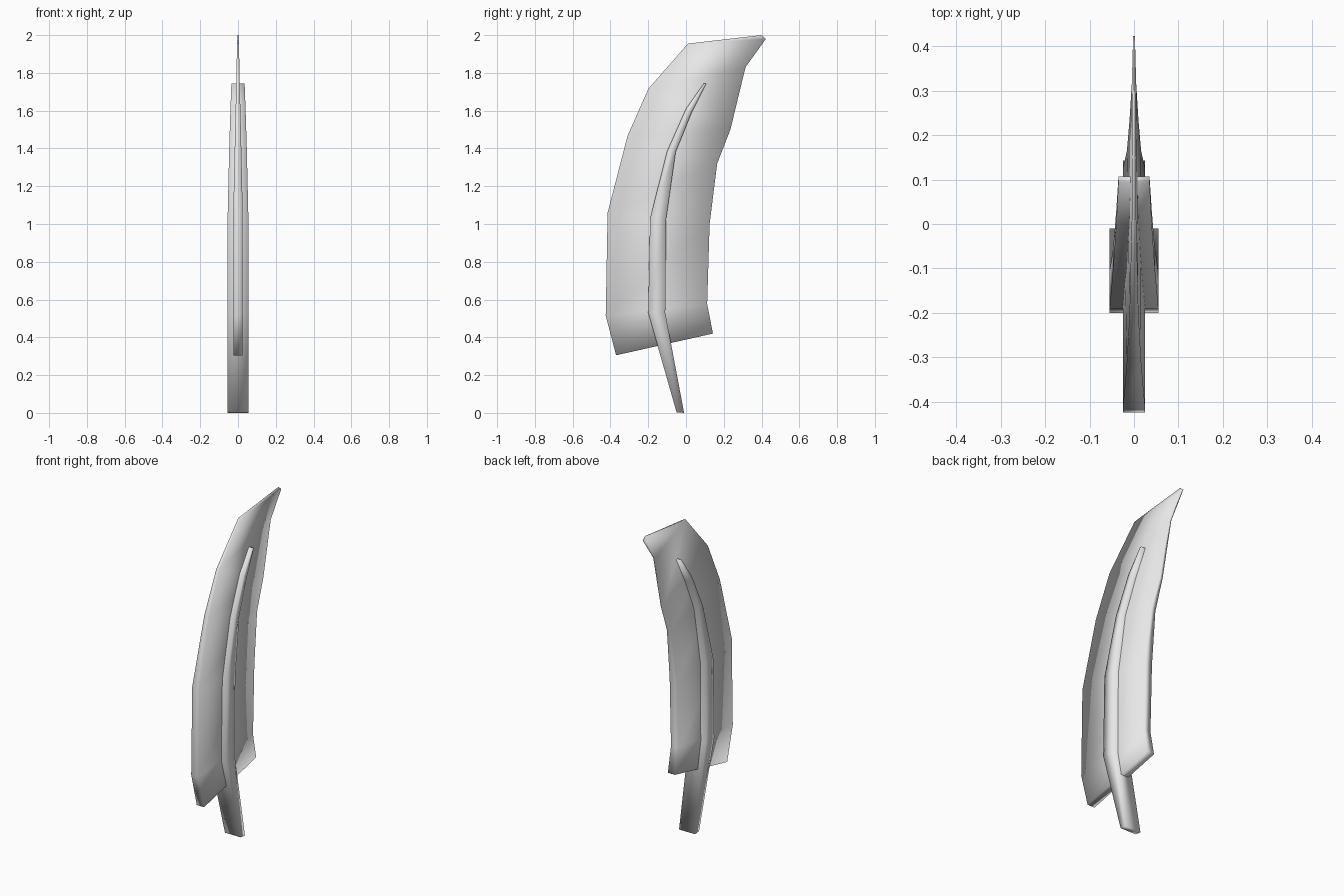
import bpy
import bmesh

cube = bpy.data.objects.get("Cube")
if cube:
    bpy.data.objects.remove(cube, do_unlink=True)

grey = bpy.data.materials.new("pale_grey")
grey.use_nodes = True
colour = (0.8, 0.8, 0.8, 1)
grey.diffuse_color = colour
grey.node_tree.nodes["Principled BSDF"].inputs["Base Color"].default_value = colour


def blade(name, front, back, widths):
    """Closed strip of box sections; front and back are (y, z) edges, widths are half thicknesses."""
    bm = bmesh.new()
    rings = []
    for (fy, fz), (by, bz), w in zip(front, back, widths):
        corners = [(-w, fy, fz), (w, fy, fz), (w, by, bz), (-w, by, bz)]
        rings.append([bm.verts.new(c) for c in corners])
    for low, high in zip(rings, rings[1:]):
        for i in range(4):
            j = (i + 1) % 4
            bm.faces.new((low[i], low[j], high[j], high[i]))
    bm.faces.new(rings[0][::-1])
    bm.faces.new(rings[-1])
    bmesh.ops.recalc_face_normals(bm, faces=bm.faces)
    for face in bm.faces:
        face.smooth = True
    mesh = bpy.data.meshes.new(name)
    bm.to_mesh(mesh)
    bm.free()
    mesh.materials.append(grey)
    obj = bpy.data.objects.new(name, mesh)
    bpy.context.collection.objects.link(obj)
    return obj


# Broad curved vane, thinning towards the tip
blade("feather_vane",
      [(-0.37, 0.305), (-0.425, 0.515), (-0.415, 1.06), (-0.31, 1.465),
       (-0.2, 1.715), (0.01, 1.955), (0.4, 2.0)],
      [(0.143, 0.42), (0.112, 0.575), (0.125, 1.0), (0.165, 1.32),
       (0.235, 1.5), (0.315, 1.83), (0.423, 1.98)],
      [0.025, 0.025, 0.025, 0.016, 0.01, 0.005, 0.002])

# Central quill, thicker than the vane and projecting below it
blade("feather_quill",
      [(-0.05, 0.003), (-0.2, 0.53), (-0.19, 1.03), (-0.1, 1.385),
       (0.0, 1.61), (0.095, 1.745)],
      [(-0.01, 0.0), (-0.11, 0.53), (-0.105, 1.03), (-0.055, 1.38),
       (0.03, 1.59), (0.107, 1.742)],
      [0.055, 0.055, 0.055, 0.047, 0.04, 0.035])
